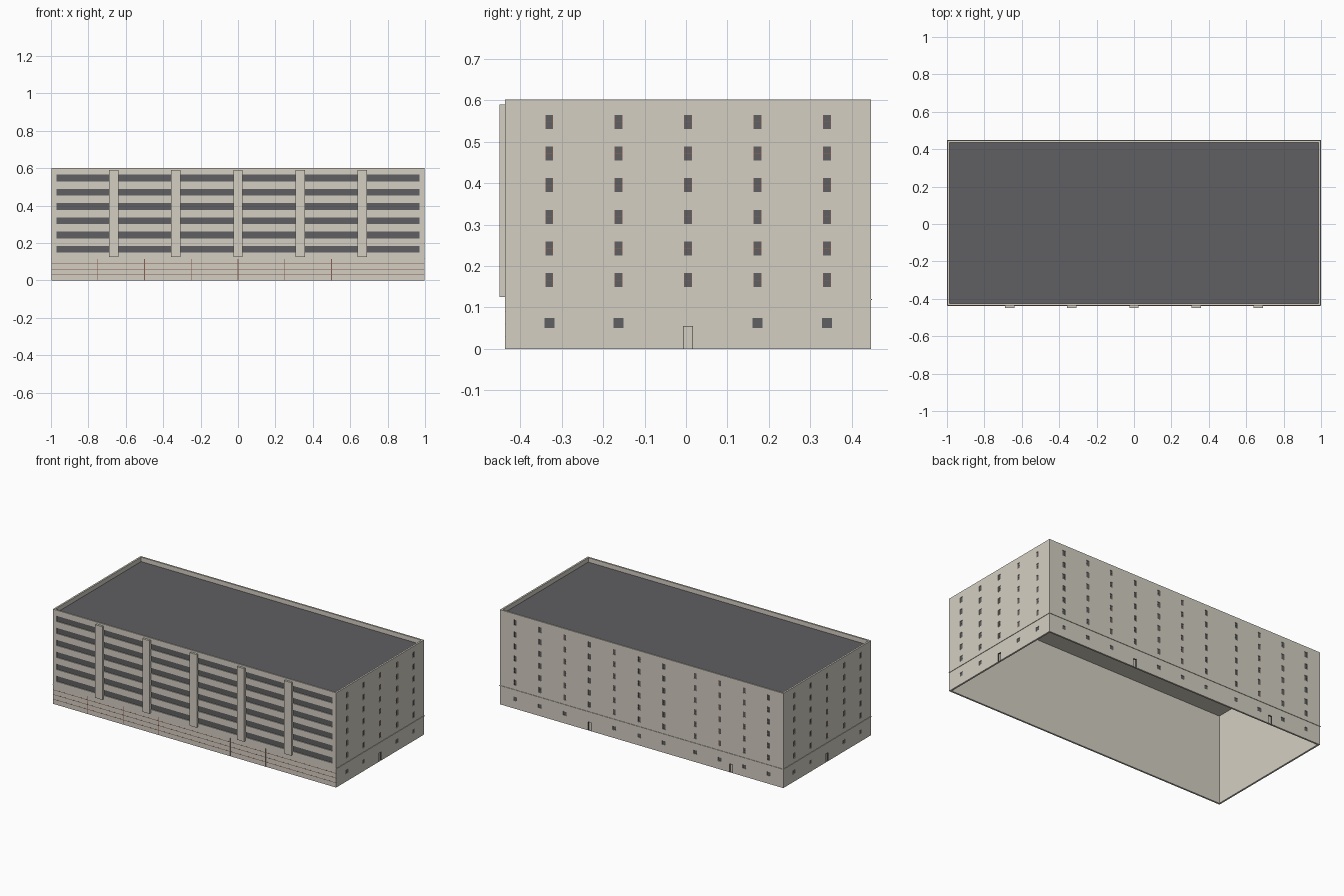
import bpy, bmesh

if "Cube" in bpy.data.objects:
    bpy.data.objects.remove(bpy.data.objects["Cube"], do_unlink=True)


def material(name, rgb):
    m = bpy.data.materials.new(name)
    m.use_nodes = True
    m.diffuse_color = (*rgb, 1)
    m.node_tree.nodes["Principled BSDF"].inputs["Base Color"].default_value = (*rgb, 1)
    return m


STONE = material("pale stone", (0.66, 0.625, 0.545))
DARK = material("dark grey", (0.116, 0.116, 0.122))
BRICK = material("brick red", (0.24, 0.11, 0.08))
MATS = [STONE, DARK, BRICK]

# Main dimensions
X, FRONT, BACK, TOP, THICK = 0.997, -0.437, 0.446, 0.602, 0.011
ROOF = 0.574
FLOORS = [0.166 + 0.0764 * i for i in range(6)]


def finish(name, bm, mats):
    me = bpy.data.meshes.new(name)
    bm.to_mesh(me)
    bm.free()
    for m in mats:
        me.materials.append(m)
    ob = bpy.data.objects.new(name, me)
    bpy.context.collection.objects.link(ob)
    return ob


def add_box(bm, lo, hi):
    v = [bm.verts.new((x, y, z)) for x in (lo[0], hi[0])
         for y in (lo[1], hi[1]) for z in (lo[2], hi[2])]
    faces = [bm.faces.new([v[i] for i in q]) for q in
             ((0, 1, 3, 2), (4, 6, 7, 5), (0, 4, 5, 1), (2, 3, 7, 6), (0, 2, 6, 4), (1, 5, 7, 3))]
    bmesh.ops.recalc_face_normals(bm, faces=faces)


def boxes(name, mat, spans):
    bm = bmesh.new()
    for lo, hi in spans:
        add_box(bm, lo, hi)
    return finish(name, bm, [mat])


def wall(name, place, u0, u1, holes):
    """Flat wall with recessed openings; hole = (ua, ub, za, zb, depth, material index)."""
    bm = bmesh.new()

    def quad(pts, index):
        bm.faces.new([bm.verts.new(place(*p)) for p in pts]).material_index = index

    us = sorted({u0, u1, *(h[0] for h in holes), *(h[1] for h in holes)})
    zs = sorted({0, TOP, *(h[2] for h in holes), *(h[3] for h in holes)})
    for a, b in zip(us, us[1:]):
        for c, d in zip(zs, zs[1:]):
            u, z = (a + b) / 2, (c + d) / 2
            if not any(h[0] < u < h[1] and h[2] < z < h[3] for h in holes):
                quad([(a, c, 0), (b, c, 0), (b, d, 0), (a, d, 0)], 0)
    for a, b, c, d, depth, index in holes:
        ring = [(a, c), (b, c), (b, d), (a, d)]
        quad([(*p, depth) for p in ring], index)
        for p, q in zip(ring, ring[1:] + ring[:1]):
            quad([(*p, 0), (*q, 0), (*q, depth), (*p, depth)], 0)
    bmesh.ops.remove_doubles(bm, verts=bm.verts, dist=1e-5)
    bmesh.ops.dissolve_limit(bm, angle_limit=0.01, verts=bm.verts, edges=bm.edges,
                             delimit={'MATERIAL'})
    return finish(name, bm, MATS)


def bars(name, mat, place, rects, d0, d1):
    """Boxes laid on a wall; rect = (ua, ub, za, zb), between depths d0 and d1."""
    spans = []
    for a, b, c, d in rects:
        p, q = place(a, c, d0), place(b, d, d1)
        spans.append((tuple(map(min, p, q)), tuple(map(max, p, q))))
    return boxes(name, mat, spans)


def punched_wall(name, place, u0, u1, columns, ground, doors):
    holes = [(u - .0095, u + .0095, z - .017, z + .017, .003, 1) for u in columns for z in FLOORS]
    holes += [(u - .012, u + .012, .051, .075, .003, 1) for u in ground]
    holes += [(u - .0125, u + .0125, 0, .055, .008, 0) for u in doors]
    wall(name + "_wall", place, u0, u1, holes)
    # Window frames: crossbar and side strips
    rects = []
    for u in columns:
        for z in FLOORS:
            rects.append((u - .0095, u + .0095, z - .0007, z + .0007))
            rects += [(u + s - .0006, u + s + .0006, z - .017, z + .017) for s in (-.0089, .0089)]
    bars(name + "_window_frames", BRICK, place, rects, .0025, .004)
    # Dark door surrounds
    rects = []
    for u in doors:
        rects.append((u - .0125, u + .0125, .0535, .055))
        rects += [(u + s - .0008, u + s + .0008, 0, .0535) for s in (-.0117, .0117)]
    bars(name + "_door_frames", DARK, place, rects, .0005, .009)


def on_front(u, z, d): return (u, FRONT + d, z)
def on_back(u, z, d): return (-u, BACK - d, z)
def on_left(u, z, d): return (X - d, u, z)
def on_right(u, z, d): return (-X + d, -u, z)


# Front wall with long ribbon windows
ribbons = [(-.97, .97, z - .018, z + .018, .005, 1) for z in FLOORS]
wall("front_wall", on_front, -X, X, ribbons)

# Vertical fins
fins = [(x - .025, x + .025, .125, .59) for x in (-.665, -.3325, 0, .3325, .665)]
bars("front_fins", STONE, on_front, fins, -.013, .005)

# Brick joints on the ground floor front
joints = [(-X, X, z - .0015, z + .0015) for z in (.03, .06, .09)]
joints += [(x * .25 - .0015, x * .25 + .0015, 0, .115) for x in range(-3, 3)]
bars("ground_floor_joints", BRICK, on_front, joints, -.0004, .001)

# End walls
ends = [-.33 + .1675 * i for i in range(5)]
ground = ends[:2] + ends[3:]
punched_wall("left", on_left, FRONT, BACK, ends, ground, [ends[2]])
flip = [-u for u in ends]
punched_wall("right", on_right, -BACK, -FRONT, flip, [-u for u in ground], [flip[2]])

# Back wall, two groups of window columns
cols = [-.89 + .1745 * i for i in range(7)] + [.378 + .172 * i for i in range(4)]
punched_wall("back", on_back, -X, X, cols, cols[:3] + cols[4:], [cols[3], .63])

# Inner faces and rims of the hollow shell
bm = bmesh.new()
outer = [(-X, FRONT), (X, FRONT), (X, BACK), (-X, BACK)]
t = THICK
inner = [(-X + t, FRONT + t), (X - t, FRONT + t), (X - t, BACK - t), (-X + t, BACK - t)]
loops = [[bm.verts.new((*p, z)) for p in ring]
         for ring, z in ((outer, 0), (inner, 0), (inner, TOP), (outer, TOP))]
for lo, hi in zip(loops, loops[1:]):
    for i in range(4):
        j = (i + 1) % 4
        bm.faces.new((lo[j], lo[i], hi[i], hi[j]))
finish("inner_shell", bm, [STONE])

# Flat roof inside the parapet, with a pale ceiling below
for name, mat, z in (("roof", DARK, ROOF), ("ceiling", STONE, ROOF - .003)):
    boxes(name, mat, [((-X + t, FRONT + t, z - .003), (X - t, BACK - t, z))])

# Thin ledge above the ground floor on the sides and back
e, za, zb = .003, .118, .121
boxes("ledge", STONE, [((-X - e, BACK, za), (X + e, BACK + e, zb)),
                       ((X, FRONT, za), (X + e, BACK, zb)),
                       ((-X - e, FRONT, za), (-X, BACK, zb))])
